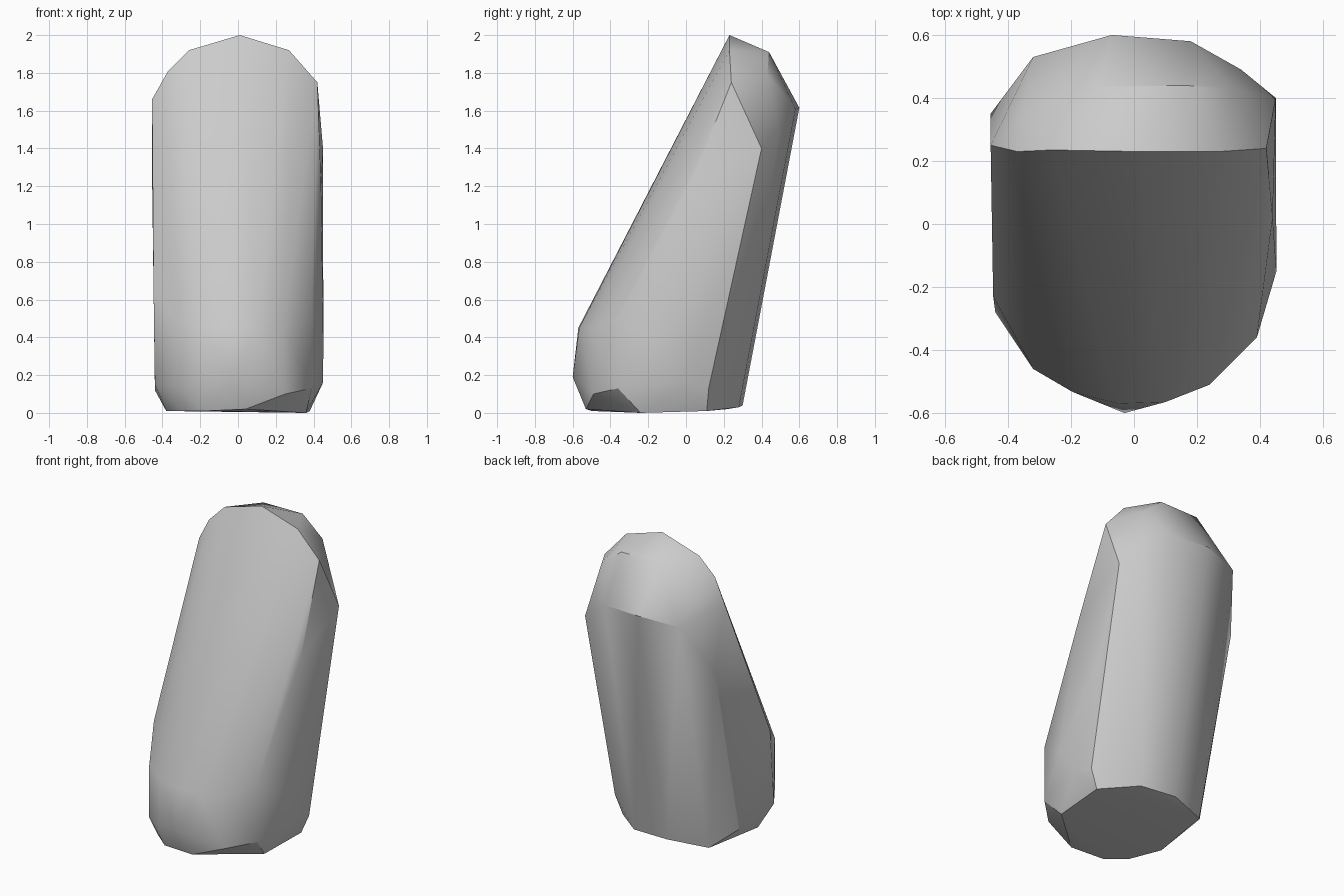
import bpy
import bmesh
import math

default_cube = bpy.data.objects.get("Cube")
if default_cube:
    bpy.data.objects.remove(default_cube, do_unlink=True)


def flat_material(name, colour):
    material = bpy.data.materials.new(name)
    material.use_nodes = True
    material.diffuse_color = colour
    shader = next(n for n in material.node_tree.nodes if n.type == "BSDF_PRINCIPLED")
    shader.inputs["Base Color"].default_value = colour
    return material


def convex_stone(name, outlines, material):
    """Wrap one tight skin around all the outline corners."""
    mesh = bpy.data.meshes.new(name)
    stone = bpy.data.objects.new(name, mesh)
    bpy.context.collection.objects.link(stone)
    bm = bmesh.new()
    corners = [bm.verts.new(corner) for outline in outlines for corner in outline]
    hull = bmesh.ops.convex_hull(bm, input=corners)
    unused = {item for item in hull["geom_interior"] + hull["geom_unused"]
              if isinstance(item, bmesh.types.BMVert)}
    bmesh.ops.delete(bm, geom=list(unused), context="VERTS")
    bmesh.ops.recalc_face_normals(bm, faces=bm.faces[:])
    bm.to_mesh(mesh)
    bm.free()
    mesh.materials.append(material)

    # Soft body with crisp chipped edges
    bpy.ops.object.select_all(action="DESELECT")
    stone.select_set(True)
    bpy.context.view_layer.objects.active = stone
    bpy.ops.object.shade_smooth_by_angle(angle=math.radians(30))
    return stone


# Arched upper edge of the sloping front face
front_rim = [(-.455, .25, 1.66), (-.37, .23, 1.81), (-.26, .235, 1.92),
             (.01, .23, 2), (.27, .23, 1.92), (.42, .24, 1.75)]

# Short ridge across the crown
crown_ridge = [(-.36, .33, 1.77), (-.12, .435, 1.91),
               (.16, .44, 1.91), (.31, .43, 1.79)]

# Upper edge of the leaning back
back_rim = [(-.455, .35, 1.26), (-.32, .53, 1.58), (-.07, .6, 1.615),
            (.18, .58, 1.61), (.34, .49, 1.5), (.45, .4, 1.4)]

# Long edges that bound the flat flank
flank = [(.44, .02, 1.2), (.45, .23, .85)]

# Bulge where the front turns down to the foot
front_bulge = [(-.447, -.23, .65), (-.32, -.46, .48), (-.19, -.535, .45),
               (-.05, -.57, .45), (.1, -.565, .45), (.24, -.51, .45),
               (.39, -.36, .5), (.452, -.15, .35)]

# Chipped edge just above the ground
foot_edge = [(-.44, .08, .12), (-.44, -.28, .15), (-.32, -.46, .14),
             (-.2, -.53, .14), (-.03, -.6, .19), (.25, -.49, .1),
             (.39, -.36, .13), (.45, 0, .16), (.43, .12, .13)]

# Outline resting on the ground
base = [(-.38, -.2, .01), (-.3, -.4, .01), (-.18, -.5, .01),
        (.04, -.53, .02), (.36, -.24, 0), (.38, .11, .01),
        (.18, .28, .03), (-.07, .3, .04), (-.32, .22, .02)]

stone_grey = flat_material("stone grey", (.6, .6, .6, 1))
convex_stone("leaning_stone",
             [front_rim, crown_ridge, back_rim, flank, front_bulge, foot_edge, base],
             stone_grey)
